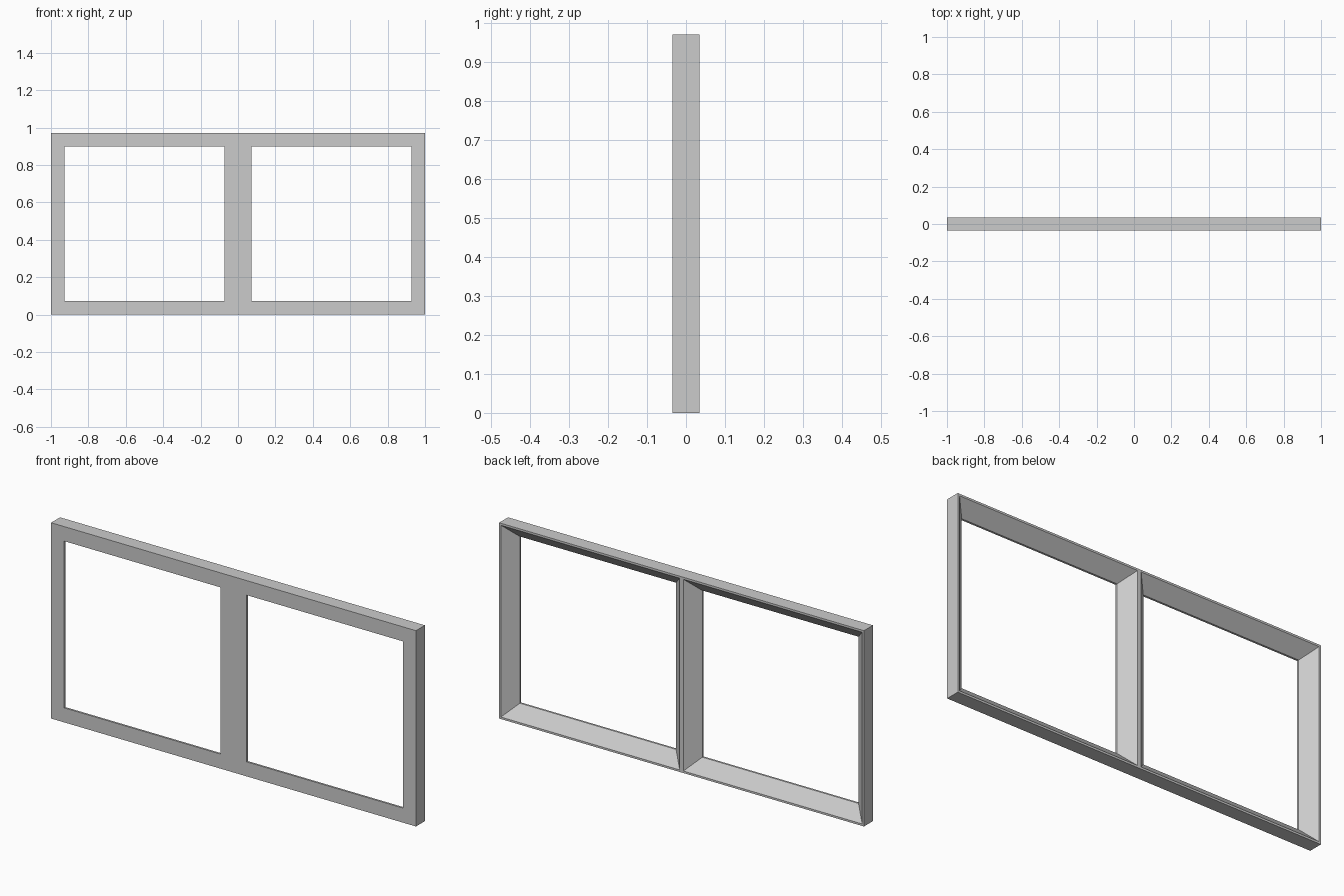
import bpy, bmesh

if "Cube" in bpy.data.objects:
    bpy.data.objects.remove(bpy.data.objects["Cube"], do_unlink=True)

HEIGHT = 0.97
HALF_DEPTH = 0.035
FACE = 0.072    # width of the front face of each rail
RIM = 0.01      # width of the thin rear rim
LIP = 0.01      # straight lip behind the front face

grey = bpy.data.materials.new("light grey")
grey.use_nodes = True
colour = (0.6, 0.6, 0.6, 1)
grey.diffuse_color = colour
grey.node_tree.nodes["Principled BSDF"].inputs["Base Color"].default_value = colour


def rectangle(bm, inset, y):
    """Corner loop of the left bay, inset from its outline."""
    x0, x1, z0, z1 = inset, 1 - inset, inset, HEIGHT - inset
    return [bm.verts.new((x, y, z)) for x, z in ((x0, z0), (x1, z0), (x1, z1), (x0, z1))]


# Rail cross-section swept around one bay: outer wall, face, lip, splay, rim
bm = bmesh.new()
section = [(0, HALF_DEPTH), (0, -HALF_DEPTH), (FACE, -HALF_DEPTH),
           (FACE, -HALF_DEPTH + LIP), (RIM, HALF_DEPTH)]
loops = [rectangle(bm, inset, y) for inset, y in section]
for k, loop in enumerate(loops):
    following = loops[(k + 1) % len(loops)]
    for i in range(4):
        j = (i + 1) % 4
        # The bays join at the centre, so no wall is needed there
        if k == 0 and i == 3:
            continue
        bm.faces.new((loop[i], loop[j], following[j], following[i]))
bmesh.ops.recalc_face_normals(bm, faces=bm.faces[:])

# Outer walls must face away from the bay
bm.faces.ensure_lookup_table()
if bm.faces[0].normal.z > 0:
    bmesh.ops.reverse_faces(bm, faces=bm.faces[:])

mesh = bpy.data.meshes.new("window_frame")
bm.to_mesh(mesh)
bm.free()
mesh.materials.append(grey)
frame = bpy.data.objects.new("window_frame", mesh)
bpy.context.collection.objects.link(frame)

# Second bay, welded along the central mullion
mirror = frame.modifiers.new("second bay", 'MIRROR')
mirror.use_axis[0] = True
mirror.use_mirror_merge = True
mirror.merge_threshold = 0.001
